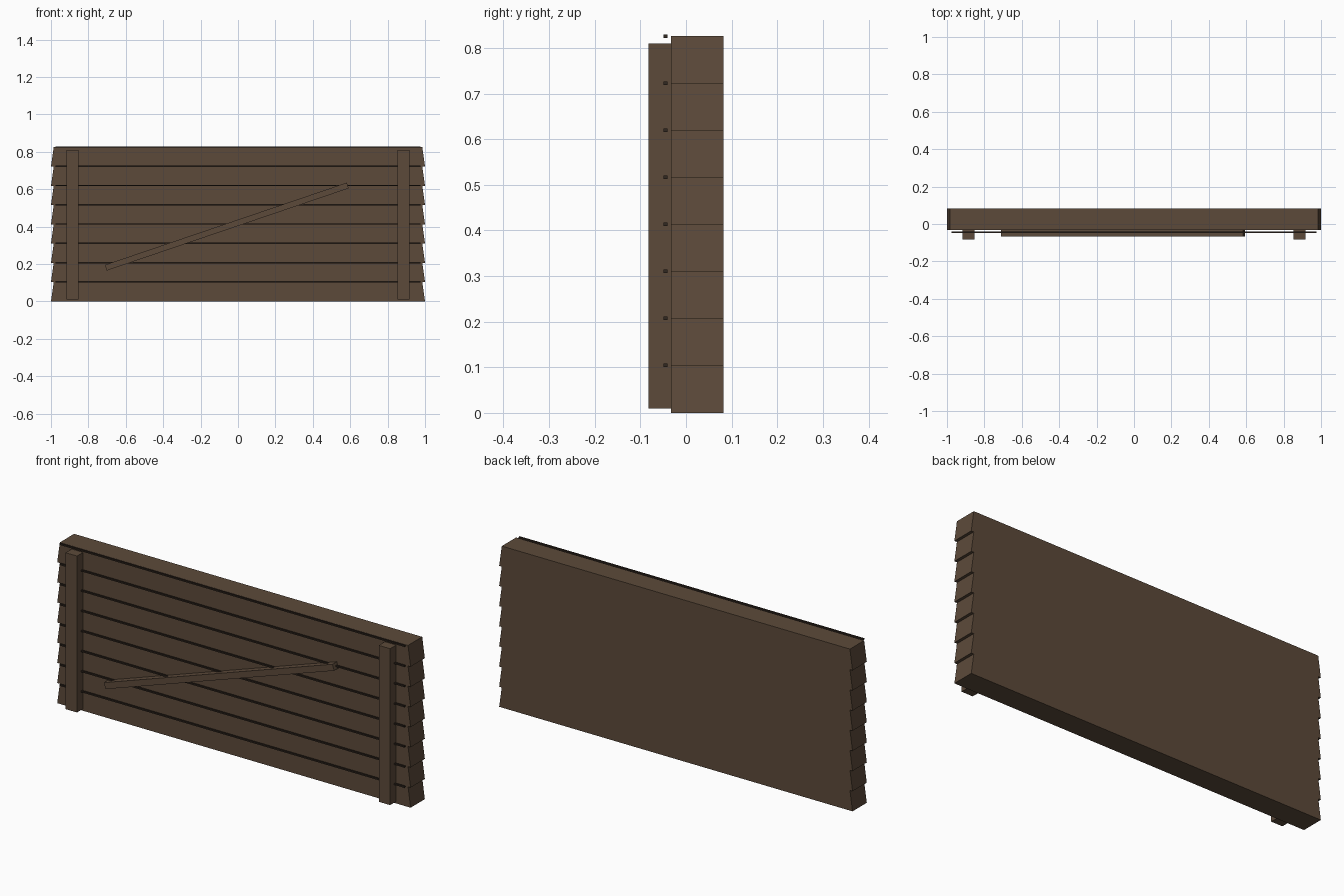
import bpy, math

if "Cube" in bpy.data.objects:
    bpy.data.objects.remove(bpy.data.objects["Cube"])


def material(name, rgb):
    m = bpy.data.materials.new(name)
    m.diffuse_color = (*rgb, 1)
    m.use_nodes = True
    m.node_tree.nodes["Principled BSDF"].inputs["Base Color"].default_value = m.diffuse_color
    return m


wood = material("brown wood", (0.107, 0.068, 0.042))
dark = material("dark gap wood", (0.030, 0.020, 0.014))


def box(name, x, y, z, mat, taper=0.0, tilt=0.0):
    """Box from (min, max) ranges; taper pulls in the top ends along x."""
    c = [(a + b) / 2 for a, b in (x, y, z)]
    hx, hy, hz = [(b - a) / 2 for a, b in (x, y, z)]
    bpy.ops.mesh.primitive_cube_add(size=2, location=c, rotation=(0, tilt, 0))
    ob = bpy.context.object
    ob.name = name
    for v in ob.data.vertices:
        w = hx - taper if v.co.z > 0 else hx
        v.co = (v.co.x * w, v.co.y * hy, v.co.z * hz)
    ob.data.materials.append(mat)
    return ob


# Stacked planks with sloping ends, each with a thin dark strip at its top edge
PITCH = 0.103
for i in range(8):
    z = i * PITCH
    box(f"plank_{i + 1}", (-1, 1), (-0.033, 0.082), (z, z + PITCH + 0.002), wood, taper=0.015)
    zs = z + PITCH + 0.002
    box(f"gap_strip_{i + 1}", (-0.975, 0.975), (-0.049, -0.040), (zs - 0.004, zs + 0.003), dark)

# Upright battens at each end
for side, s in (("left", -1), ("right", 1)):
    box(f"{side}_batten", (s * 0.886 - 0.032, s * 0.886 + 0.032), (-0.082, -0.033), (0.01, 0.81), wood)

# Diagonal brace
ax, az, bx, bz = -0.707, 0.180, 0.587, 0.620
length = math.hypot(bx - ax, bz - az)
mx, mz = (ax + bx) / 2, (az + bz) / 2
box("diagonal_brace", (mx - length / 2, mx + length / 2), (-0.068, -0.033),
    (mz - 0.016, mz + 0.016), wood, tilt=-math.atan2(bz - az, bx - ax))
